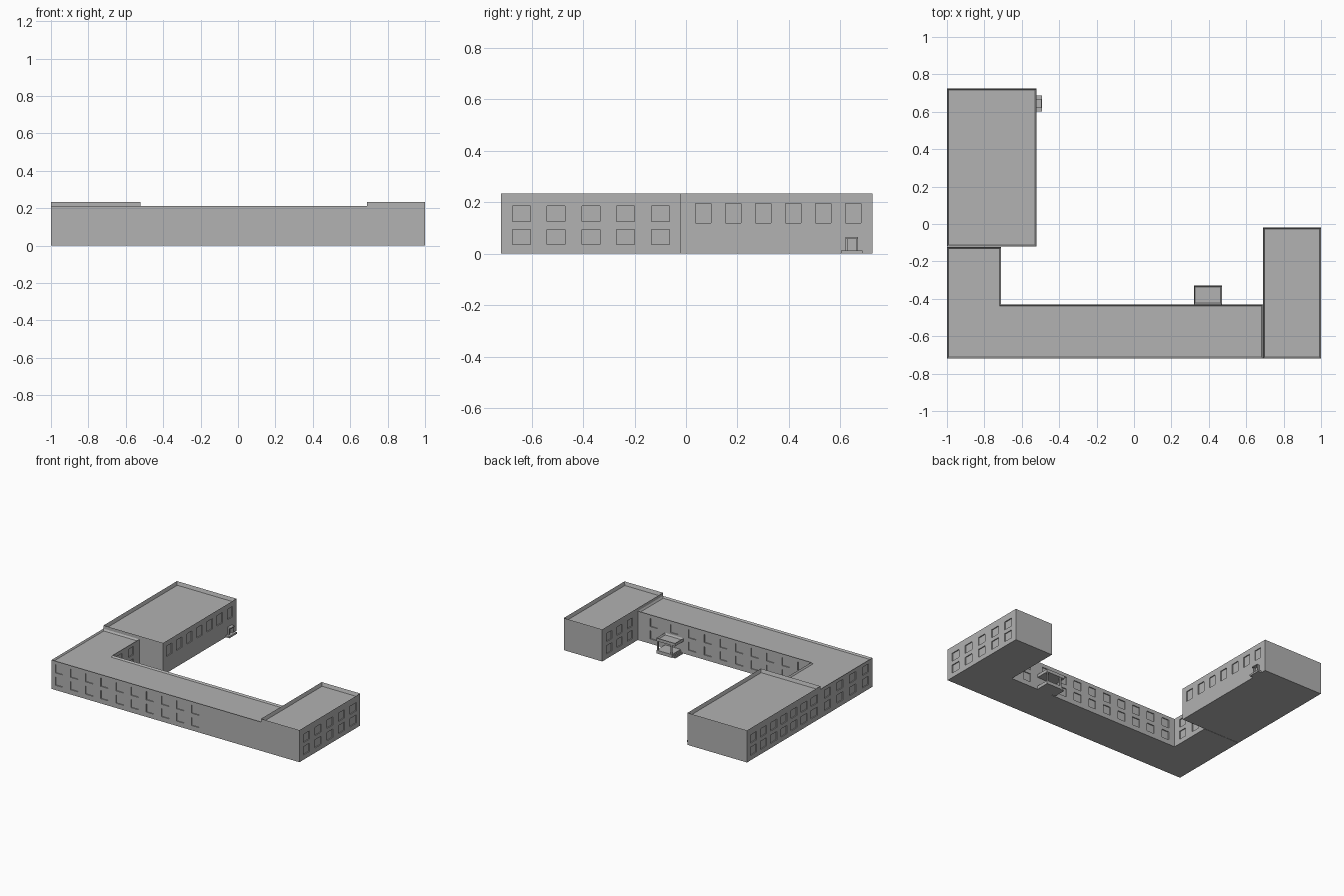
import bpy, bmesh
from mathutils import Matrix, Vector

cube = bpy.data.objects.get("Cube")
if cube:
    bpy.data.objects.remove(cube, do_unlink=True)

GREY = 0.445
mat = bpy.data.materials.new("plain grey")
mat.use_nodes = True
mat.diffuse_color = (GREY, GREY, GREY, 1)
mat.node_tree.nodes["Principled BSDF"].inputs["Base Color"].default_value = (GREY, GREY, GREY, 1)


def finish(name, bm):
    bmesh.ops.recalc_face_normals(bm, faces=bm.faces)
    mesh = bpy.data.meshes.new(name)
    bm.to_mesh(mesh)
    bm.free()
    mesh.materials.append(mat)
    ob = bpy.data.objects.new(name, mesh)
    bpy.context.collection.objects.link(ob)
    return ob


def add_box(bm, lo, hi):
    lo, hi = Vector(lo), Vector(hi)
    m = Matrix.Translation((lo + hi) / 2) @ Matrix.Diagonal((*(hi - lo), 1))
    bmesh.ops.create_cube(bm, size=1, matrix=m)


def boxes(name, *spans):
    bm = bmesh.new()
    for lo, hi in spans:
        add_box(bm, lo, hi)
    return finish(name, bm)


def block(name, outline, height, rim, recess, base=0):
    """Extruded outline with a sunken flat roof behind a parapet."""
    bm = bmesh.new()
    floor = bm.faces.new([bm.verts.new((x, y, base)) for x, y in outline])
    top = bmesh.ops.extrude_face_region(bm, geom=[floor], use_keep_orig=True)["geom"]
    for v in top:
        if isinstance(v, bmesh.types.BMVert):
            v.co.z = height
    roof = [f for f in top if isinstance(f, bmesh.types.BMFace)]
    bmesh.ops.recalc_face_normals(bm, faces=bm.faces)
    bmesh.ops.inset_region(bm, faces=roof, thickness=rim, use_even_offset=True)
    for v in roof[0].verts:
        v.co.z = height - recess
    return finish(name, bm)


def rect(x0, x1, y0, y1):
    return [(x0, y0), (x1, y0), (x1, y1), (x0, y1)]


def spread(a, b, n):
    return [a + (b - a) * i / (n - 1) for i in range(n)]


UPPER, LOWER = (0.125, 0.185), (0.035, 0.095)
DEPTH = 0.007


def cut_windows(ob, walls):
    """Recess window openings; each wall is (axis, position, centres, rows, width)."""
    bm = bmesh.new()
    for axis, pos, centres, rows, width in walls:
        for c in centres:
            for z0, z1 in rows:
                a, b = c - width / 2, c + width / 2
                if axis == "x":
                    add_box(bm, (pos - DEPTH, a, z0), (pos + DEPTH, b, z1))
                else:
                    add_box(bm, (a, pos - DEPTH, z0), (b, pos + DEPTH, z1))
    cutter = finish("window_cutter", bm)
    cutter.hide_render = True
    mod = ob.modifiers.new("windows", "BOOLEAN")
    mod.operation = "DIFFERENCE"
    mod.solver = "EXACT"
    mod.object = cutter
    bpy.context.view_layer.objects.active = ob
    bpy.ops.object.modifier_apply(modifier=mod.name)
    bpy.data.objects.remove(cutter, do_unlink=True)


BOTH = (UPPER, LOWER)

# Low L-shaped wing joining the two taller blocks
wing = block("main_wing", [(-1, -0.72), (0.69, -0.72), (0.69, -0.43), (-0.71, -0.43),
                           (-0.71, -0.122), (-1, -0.122)], 0.211, 0.008, 0.012)
cut_windows(wing, [
    ("y", -0.72, spread(-0.94, 0.16, 10), BOTH, 0.06),
    ("y", -0.43, spread(-0.63, 0.25, 8), BOTH, 0.06),
    ("y", -0.43, [0.395, 0.56], (UPPER,), 0.06),
    ("y", -0.43, [0.56], (LOWER,), 0.06),
    ("x", -1, spread(-0.64, -0.2, 4), BOTH, 0.07),
    ("x", -0.71, [-0.35, -0.22], BOTH, 0.06),
])

# Tall hall at the back
hall = block("back_hall", rect(-1, -0.52, -0.12, 0.725), 0.234, 0.008, 0.025)
cut_windows(hall, [
    ("x", -0.52, spread(-0.05, 0.65, 7), ((0.12, 0.195),), 0.06),
    ("x", -1, spread(-0.05, 0.65, 7), BOTH, 0.07),
])

# Tall end block
end = block("end_block", rect(0.69, 1, -0.72, -0.02), 0.234, 0.008, 0.025)
cut_windows(end, [
    ("x", 1, spread(-0.64, -0.1, 5), BOTH, 0.07),
    ("x", 0.69, spread(-0.34, -0.1, 3), BOTH, 0.06),
])

# Courtyard porch: floor, side steps, posts and canopy
boxes("porch_floor", ((0.345, -0.43, 0), (0.47, -0.33, 0.024)))
boxes("porch_steps", *[((0.339 - 0.006 * i, -0.425, 0), (0.345 - 0.006 * i, -0.335, 0.018 - 0.005 * i))
                       for i in range(4)])
boxes("porch_posts", *[((x, -0.342, 0.024), (x + 0.01, -0.332, 0.09)) for x in (0.347, 0.458)])
block("porch_canopy", rect(0.32, 0.47, -0.43, -0.33), 0.112, 0.007, 0.012, base=0.09)

# Side entrance of the hall: landing and door surround
boxes("side_landing", ((-0.52, 0.602, 0), (-0.491, 0.687, 0.013)))
boxes("side_door_surround",
      ((-0.52, 0.62, 0.013), (-0.505, 0.627, 0.058)),
      ((-0.52, 0.661, 0.013), (-0.505, 0.668, 0.058)),
      ((-0.52, 0.62, 0.058), (-0.495, 0.668, 0.065)))
